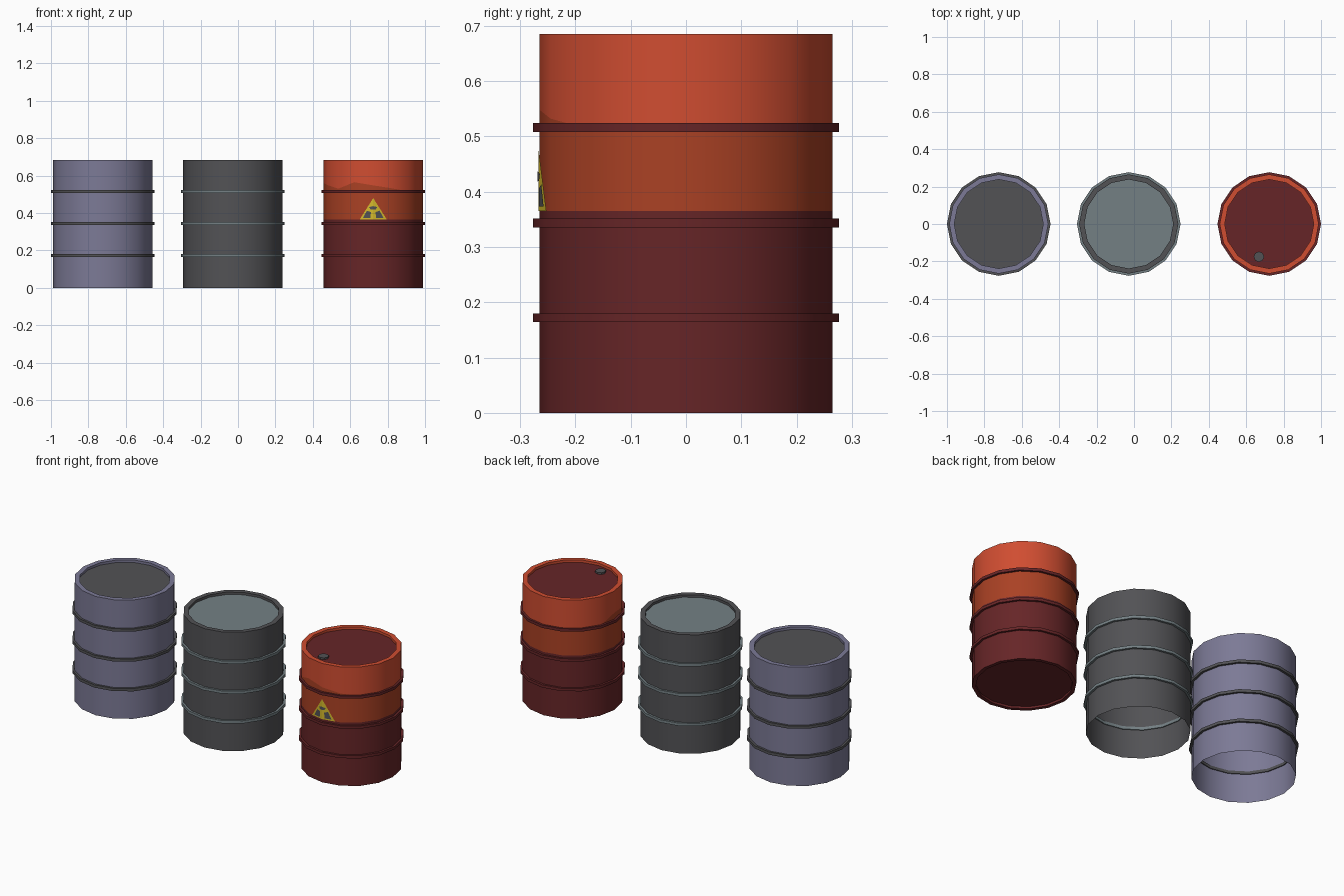
import bpy, bmesh, math

if "Cube" in bpy.data.objects:
    bpy.data.objects.remove(bpy.data.objects["Cube"])

N = 16            # sides of every barrel
R, H = 0.265, 0.685


def lin(c):
    c /= 255
    return c / 12.92 if c <= 0.04045 else ((c + 0.055) / 1.055) ** 2.4


def mat(name, r, g, b):
    m = bpy.data.materials.new(name)
    m.diffuse_color = (lin(r), lin(g), lin(b), 1)
    m.use_nodes = True
    m.node_tree.nodes["Principled BSDF"].inputs["Base Color"].default_value = m.diffuse_color
    return m


PURPLE = mat("dusty_purple", 124, 122, 150)
GREY = mat("dark_grey", 82, 82, 85)
STEEL = mat("blue_grey", 116, 128, 132)
DARK_RED = mat("dark_red", 102, 37, 39)
ORANGE = mat("red_orange", 208, 77, 49)
RUST = mat("rust_orange", 170, 65, 36)
YELLOW = mat("hazard_yellow", 212, 186, 44)


def finish(name, bm, mats, smooth=True):
    me = bpy.data.meshes.new(name)
    bm.to_mesh(me)
    bm.free()
    ob = bpy.data.objects.new(name, me)
    bpy.context.collection.objects.link(ob)
    for m in mats:
        me.materials.append(m)
    if smooth:
        bpy.ops.object.select_all(action='DESELECT')
        ob.select_set(True)
        bpy.context.view_layer.objects.active = ob
        bpy.ops.object.shade_smooth_by_angle(angle=math.radians(30))
    return ob


def lathe(name, rows, cx, mats, band=None, closed=False):
    """Rows are (radius, z) pairs, z may be a function of the column."""
    bm = bmesh.new()
    loops = []
    for r, z in rows:
        loops.append([bm.verts.new((cx + r * math.cos(i * math.tau / N),
                                    r * math.sin(i * math.tau / N),
                                    z(i) if callable(z) else z)) for i in range(N)])
    pairs = list(zip(loops, loops[1:]))
    if closed:
        pairs.append((loops[-1], loops[0]))
    for k, (a, b) in enumerate(pairs):
        for i in range(N):
            j = (i + 1) % N
            f = bm.faces.new((a[i], a[j], b[j], b[i]))
            f.material_index = band[k] if band else 0
    return finish(name, bm, mats)


def disc(name, cx, cy, r, z, m, sides=N, depth=0.0, down=False):
    bm = bmesh.new()
    vs = [bm.verts.new((cx + r * math.cos(i * math.tau / sides),
                        cy + r * math.sin(i * math.tau / sides), z)) for i in range(sides)]
    f = bm.faces.new(vs[::-1] if down else vs)
    if depth:
        top = bmesh.ops.extrude_face_region(bm, geom=[f])["geom"]
        bmesh.ops.translate(bm, vec=(0, 0, depth),
                            verts=[v for v in top if isinstance(v, bmesh.types.BMVert)])
    return finish(name, bm, [m], False)


def lid_and_hoops(prefix, cx, lid, hoop):
    disc(prefix + "_lid", cx, 0, 0.238, H - 0.014, lid)
    for k, z in enumerate((0.172, 0.343, 0.516)):
        a, b = z - 0.008, z + 0.008
        lathe(f"{prefix}_hoop_{k + 1}", [(0.26, a), (0.277, a), (0.277, b), (0.26, b)],
              cx, [hoop], closed=True)


TOP = [(R, H), (0.238, H), (0.238, H - 0.014)]

# Two plain barrels, open underneath
for prefix, cx, body, lid in (("purple_barrel", -0.723, PURPLE, GREY),
                              ("grey_barrel", -0.028, GREY, STEEL)):
    lathe(prefix + "_wall", [(R, 0)] + TOP, cx, [body])
    lid_and_hoops(prefix, cx, lid, lid)

# Painted barrel: dark base, rust middle, bright top with a chipped paint edge
CX = 0.723
chips = {8: 0.56, 9: 0.55, 10: 0.53, 11: 0.565, 12: 0.548, 13: 0.532}
lathe("red_barrel_wall",
      [(0.245, 0.012), (0.245, 0), (R, 0), (R, 0.365), (R, lambda i: chips.get(i, 0.516))] + TOP,
      CX, [DARK_RED, RUST, ORANGE], band=[0, 0, 0, 1, 2, 2, 2])
lid_and_hoops("red_barrel", CX, DARK_RED, DARK_RED)
disc("red_barrel_base", CX, 0, 0.245, 0.012, DARK_RED, down=True)
disc("filler_cap", CX - 0.055, -0.175, 0.028, H - 0.014, GREY, sides=8, depth=0.01)


# Hazard sign: mirrored halves lying on the two front wall facets
def sign(name, half, m, lift):
    bm = bmesh.new()
    for s in (1, -1):
        vs = [bm.verts.new((CX + s * x, -(R - math.tan(math.pi / N) * x) - lift, z))
              for x, z in half]
        bm.faces.new(vs if s == 1 else vs[::-1])
    finish(name, bm, [m], False)


sign("hazard_triangle", [(0, 0.365), (0.073, 0.365), (0, 0.48)], YELLOW, 0.002)
sign("hazard_mark_lower", [(0.016, 0.373), (0.055, 0.373), (0.034, 0.413), (0.012, 0.405)],
     GREY, 0.0035)
sign("hazard_mark_upper", [(0, 0.418), (0.014, 0.42), (0.022, 0.432), (0, 0.437)],
     GREY, 0.0035)
